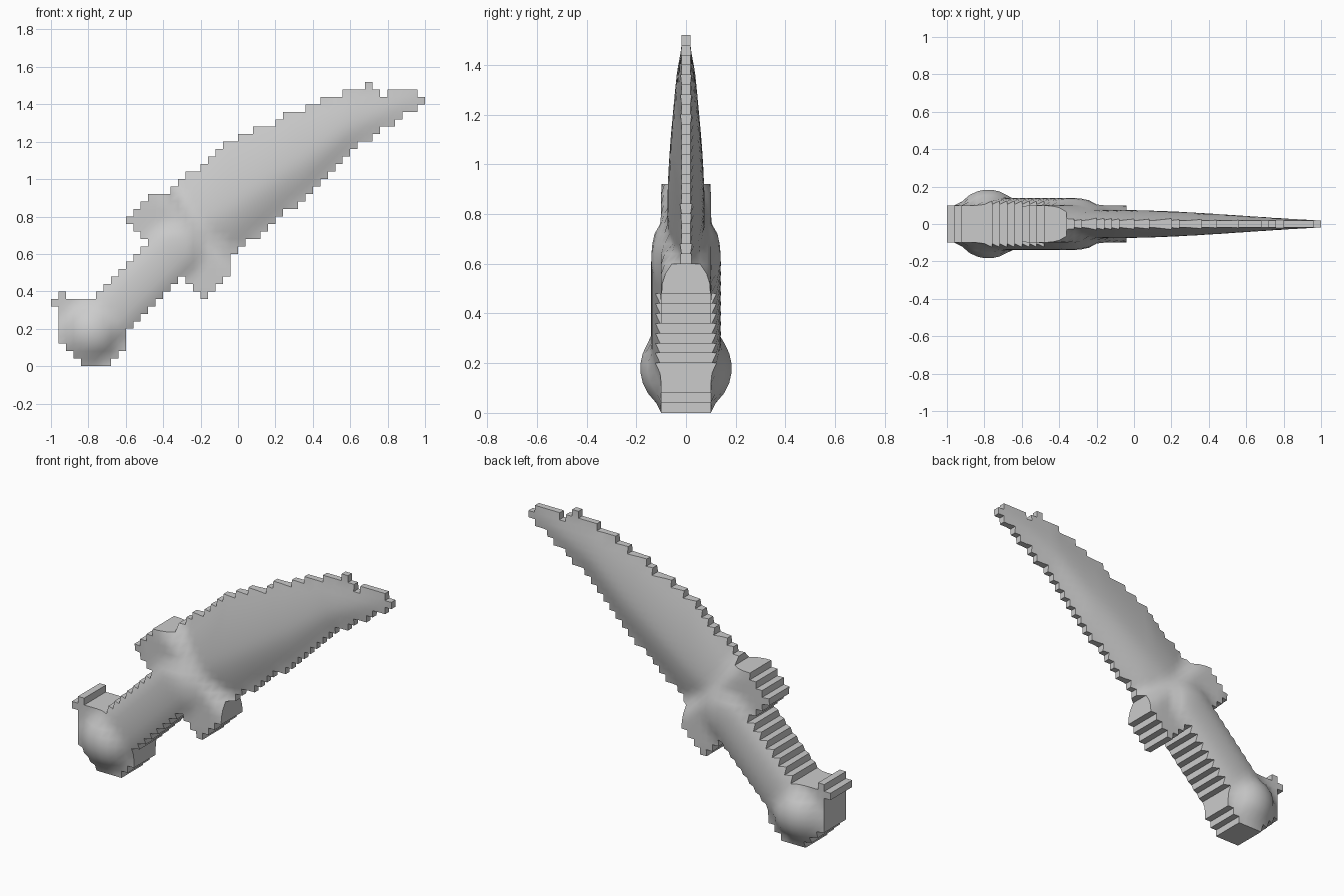
import bpy, bmesh, math
from mathutils import Vector

if "Cube" in bpy.data.objects:
    bpy.data.objects.remove(bpy.data.objects["Cube"], do_unlink=True)

STEP = 0.04          # size of one stair step in the outline
COLS, ROWS = 50, 38

# Outline of each part: lower rail and upper rail, in steps
POMMEL_AND_GRIP = (
    [(0, 8), (1, 3), (2, 2), (4, 0), (7, 0), (9, 2), (10, 5), (17, 12)],
    [(0, 9), (1, 10), (2, 9), (5, 9), (6, 10), (12, 16), (17, 21)])
GUARD = (
    [(10, 19), (12, 17), (13, 15), (17, 12), (20, 9), (23, 12)],
    [(10, 20), (13, 23), (15, 23), (23, 23)])
BLADE = (
    [(16, 12), (24, 15), (34, 23), (40, 29), (49, 35)],
    [(16, 24), (18, 26), (20, 27), (23, 30), (28, 32), (32, 34), (40, 37),
     (41, 37), (42, 38), (43, 37), (44, 36), (45, 37), (48, 37), (49, 36)])
# Smooth rails that shape the blade's ridge
BLADE_BELLY = [(14, 9), (24, 15), (34, 23), (40, 29), (50, 35.5)]
BLADE_SPINE = [(14, 22), (23, 30), (32, 34), (40, 36.6), (50, 36.6)]


def rail(points, x):
    """Height of a polyline at x."""
    x = min(max(x, points[0][0]), points[-1][0])
    for (a, za), (b, zb) in zip(points, points[1:]):
        if x <= b:
            return za + (zb - za) * (x - a) / (b - a)


def in_part(part, c, r):
    low, high = part
    return (low[0][0] <= c <= low[-1][0]
            and round(rail(low, c)) <= r < round(rail(high, c)))


def smooth(a, b, v):
    t = min(max((v - a) / (b - a), 0), 1)
    return t * t * (3 - 2 * t)


def capsule(p, a, b):
    """Distance from p to the segment a-b."""
    a, b = Vector(a), Vector(b)
    t = min(max((p - a).dot(b - a) / (b - a).length_squared, 0), 1)
    return (p - a - t * (b - a)).length


def dome(d, radius):
    return math.sqrt(max(0, 1 - (d / radius) ** 2))


def half_thickness(c, r):
    """Half depth of the body at a grid corner, part by part."""
    p = Vector((-1 + c * STEP, r * STEP))
    # blade: thin edges and a soft ridge, tapering to the tip
    low, high = rail(BLADE_BELLY, c), rail(BLADE_SPINE, c)
    t = min(max((r - low) / max(high - low, 1), 0), 1)
    q = (0.4 - t) / 0.4 if t < 0.4 else (t - 0.4) / 0.6
    peak = 0.075 - 0.055 * smooth(-0.1, 1.3, p.x) * 1.15
    blade = 0.018 + max(peak - 0.018, 0) * (1 - q ** 1.7)
    # guard: crossing bar with rounded lobes
    d = capsule(p, (-0.47, 0.8), (-0.16, 0.48))
    guard = 0.1 * (1 - smooth(0.11, 0.24, d))
    # grip: rounded bar with broad flat sides
    d = capsule(p, (-0.8, 0.16), (-0.34, 0.62))
    grip = (0.09 + 0.05 * dome(d, 0.15)) * (1 - smooth(0.13, 0.26, d))
    # pommel: ball with a broad rim
    d = (p - Vector((-0.78, 0.18))).length
    pommel = max(0.185 * dome(d, 0.185), 0.1 if d < 0.32 else 0)
    return max(blade, guard, grip, pommel)


# Fill the outline
cells = {(c, r) for c in range(COLS) for r in range(ROWS)
         if any(in_part(s, c, r) for s in (POMMEL_AND_GRIP, GUARD, BLADE))}

# Skin both sides and wall the stepped edge
bm = bmesh.new()
corners = {}


def corner(c, r, side):
    key = (c, r, side)
    if key not in corners:
        corners[key] = bm.verts.new(
            (-1 + c * STEP, side * half_thickness(c, r), r * STEP))
    return corners[key]


for c, r in sorted(cells):
    loop = [(c, r), (c + 1, r), (c + 1, r + 1), (c, r + 1)]
    bm.faces.new([corner(*k, -1) for k in loop])
    bm.faces.new([corner(*k, 1) for k in reversed(loop)])
    neighbours = [(c, r - 1), (c + 1, r), (c, r + 1), (c - 1, r)]
    for i, n in enumerate(neighbours):
        if n not in cells:
            a, b = loop[i], loop[(i + 1) % 4]
            bm.faces.new([corner(*b, -1), corner(*a, -1),
                          corner(*a, 1), corner(*b, 1)])

mesh = bpy.data.meshes.new("dagger")
bm.to_mesh(mesh)
bm.free()
dagger = bpy.data.objects.new("dagger", mesh)
bpy.context.collection.objects.link(dagger)

# Plain grey finish
grey = bpy.data.materials.new("plain_grey")
grey.use_nodes = True
colour = (0.6, 0.6, 0.6, 1)
grey.diffuse_color = colour
grey.node_tree.nodes["Principled BSDF"].inputs["Base Color"].default_value = colour
mesh.materials.append(grey)

bpy.context.view_layer.objects.active = dagger
dagger.select_set(True)
bpy.ops.object.shade_smooth_by_angle(angle=math.radians(58))
